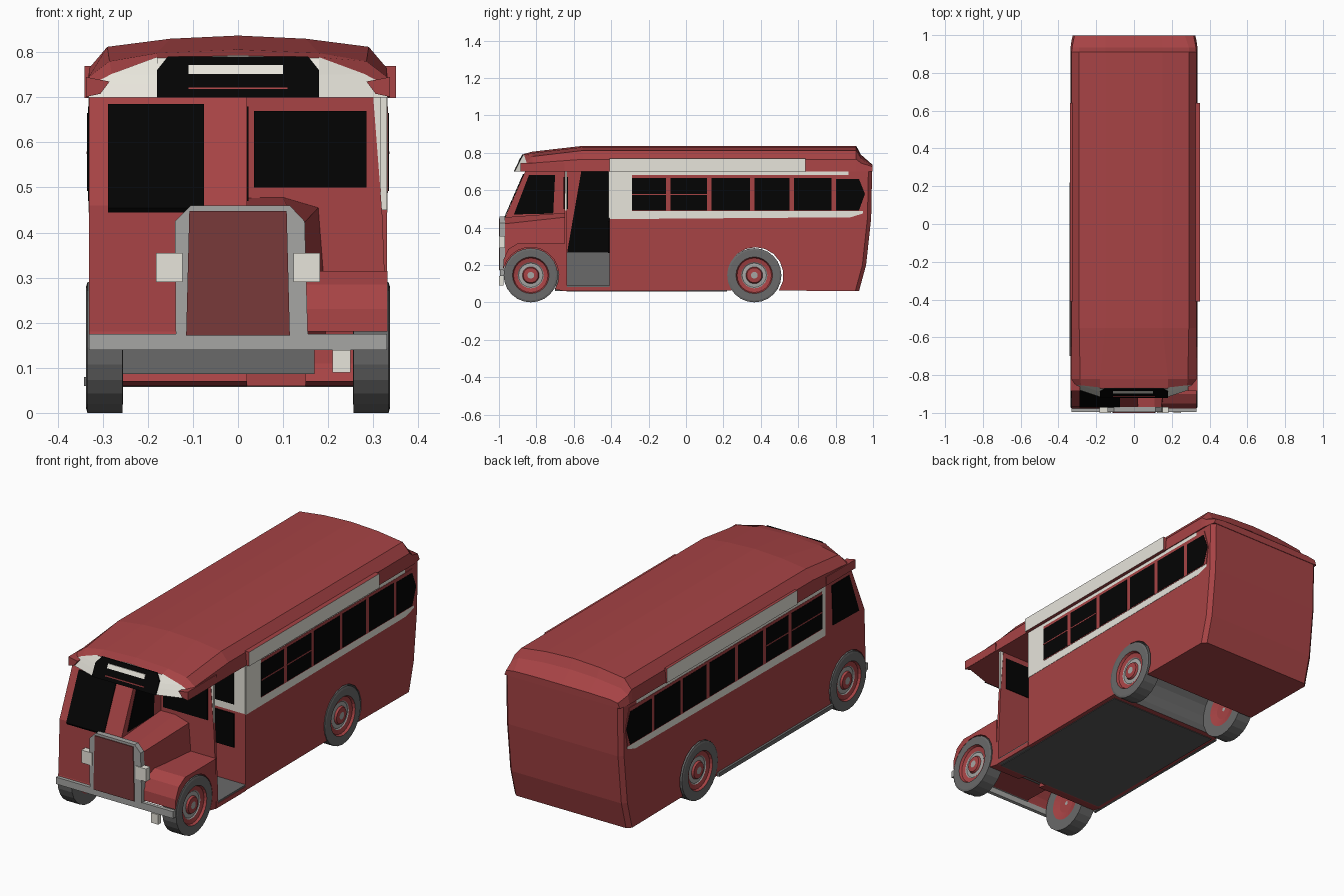
import bpy, bmesh, math
from mathutils import Vector

cube = bpy.data.objects.get("Cube")
if cube:
    bpy.data.objects.remove(cube, do_unlink=True)


def material(name, r, g, b):
    m = bpy.data.materials.new(name)
    m.use_nodes = True
    m.diffuse_color = (r, g, b, 1)
    m.node_tree.nodes["Principled BSDF"].inputs["Base Color"].default_value = (r, g, b, 1)
    return m


RED = material("coach red", 0.385, 0.056, 0.059)
MAROON = material("grille maroon", 0.19, 0.041, 0.042)
CREAM = material("off white", 0.8, 0.78, 0.71)
BLACK = material("window black", 0.001, 0.001, 0.001)
TYRE = material("tyre grey", 0.143, 0.143, 0.143)
SILVER = material("trim grey", 0.38, 0.38, 0.37)
FLOOR = material("underside grey", 0.1, 0.1, 0.1)


def loft(name, rings, mats, rule=None):
    """Skin equal-length rings of 3D points; rule(face) picks a material slot."""
    bm = bmesh.new()
    loops = [[bm.verts.new(p) for p in ring] for ring in rings]
    n = len(loops[0])
    for a, b in zip(loops, loops[1:]):
        for i in range(n):
            j = (i + 1) % n
            bm.faces.new((a[i], a[j], b[j], b[i]))
    bm.faces.new(loops[0])
    bm.faces.new(loops[-1])
    bmesh.ops.recalc_face_normals(bm, faces=bm.faces[:])
    bm.normal_update()
    if rule:
        for f in bm.faces:
            f.material_index = rule(f)
    me = bpy.data.meshes.new(name)
    bm.to_mesh(me)
    bm.free()
    for m in mats:
        me.materials.append(m)
    ob = bpy.data.objects.new(name, me)
    bpy.context.scene.collection.objects.link(ob)
    return ob


def prism_x(name, yz, lo, hi, *mats, rule=None):
    return loft(name, [[(x, y, z) for y, z in yz] for x in (lo, hi)], mats, rule)


def prism_y(name, xz, lo, hi, mat):
    return loft(name, [[(x, y, z) for x, z in xz] for y in (lo, hi)], [mat])


def box(name, x, y, z, *mats, rule=None):
    return prism_x(name, [(y[0], z[0]), (y[1], z[0]), (y[1], z[1]), (y[0], z[1])],
                   x[0], x[1], *mats, rule=rule)


def arc(cy, cz, r, a0, a1, n=12):
    """Arc points in the y-z plane, angles in degrees."""
    angles = [math.radians(a0 + (a1 - a0) * i / n) for i in range(n + 1)]
    return [(cy + r * math.cos(a), cz + r * math.sin(a)) for a in angles]


FRONT_AXLE, REAR_AXLE, AXLE_Z = -0.83, 0.365, 0.145

# Main saloon with rear wheel arches and bulging tail
arch = arc(REAR_AXLE + 0.006, AXLE_Z, 0.15, 213, -33)


def saloon_ring(x, inset):
    tail = [(0.925, 0.06), (0.963, 0.2), (0.99, 0.45), (0.995, 0.7)]
    yz = [(-0.41, 0.06)] + arch + [(y - inset, z) for y, z in tail] + [(-0.41, 0.7)]
    return [(x, y, z) for y, z in yz]


def in_arch(f):
    c = f.calc_center_median()
    near = math.hypot(c.y - REAR_AXLE, c.z - AXLE_Z) < 0.16
    return int(near and abs(f.normal.x) < 0.5)


loft("saloon_body", [saloon_ring(-0.33, 0.02), saloon_ring(-0.31, 0),
                     saloon_ring(0.31, 0), saloon_ring(0.33, 0.02)], [RED, TYRE], in_arch)
box("underside", (-0.31, 0.31), (-0.64, 0.22), (0.057, 0.06), FLOOR)

# Forward saloon, bulkhead and open entrance
box("forward_saloon", (-0.33, 0.12), (-0.65, -0.41), (0.06, 0.7), RED)
prism_y("bulkhead", [(0.02, 0.06), (0.333, 0.06), (0.332, 0.14), (0.32, 0.44), (0.3, 0.7),
                     (0.02, 0.7)], -0.65, -0.635, RED)
box("bulkhead_window", (0.035, 0.285), (-0.655, -0.65), (0.5, 0.67), BLACK)
box("bulkhead_window_inner", (0.13, 0.285), (-0.635, -0.631), (0.5, 0.67), BLACK)
prism_x("entrance_post", [(-0.648, 0.49), (-0.636, 0.49), (-0.636, 0.7), (-0.648, 0.7)],
        0.29, 0.317, CREAM)
prism_x("entrance_interior", [(-0.635, 0.27), (-0.56, 0.7), (-0.41, 0.7), (-0.41, 0.27)],
        0.12, 0.125, BLACK)
prism_y("entrance_step", [(0.12, 0.06), (0.33, 0.06), (0.33, 0.09), (0.135, 0.09),
                          (0.135, 0.27), (0.12, 0.27)], -0.635, -0.41, TYRE)
box("entrance_edge", (0.325, 0.333), (-0.64, -0.41), (0.06, 0.082), RED)
box("saloon_front_trim", (0.12, 0.33), (-0.414, -0.41), (0.45, 0.7), CREAM)
for part, z in (("upper", (0.485, 0.68)), ("lower", (0.265, 0.435))):
    box(f"door_{part}_glass", (0.125, 0.268), (-0.418, -0.409), z, BLACK)

# Driver's cab with its wheel arch and raked screen
cab = arc(FRONT_AXLE, AXLE_Z, 0.15, 170, -30) + [
    (-0.65, 0.06), (-0.65, 0.7), (-0.86, 0.7), (-0.965, 0.46), (-0.975, 0.17)]
prism_x("driver_cab", cab, -0.33, 0.02, RED)
prism_x("windscreen", [(-0.966, 0.445), (-0.966, 0.46), (-0.8666, 0.685), (-0.872, 0.685),
                       (-0.972, 0.455)], -0.288, -0.075, BLACK)
cab_window = [(-0.92, 0.47), (-0.71, 0.475), (-0.7, 0.68), (-0.84, 0.68)]
prism_x("cab_window_outer", cab_window, -0.333, -0.328, BLACK)
prism_x("cab_window_inner", cab_window, 0.018, 0.023, BLACK)

# Side bands, window panels and windows
for side, s, start, board, edges in (
        ("left", 1, -0.41, 0.35, [-0.29, -0.095, 0.125, 0.355, 0.565, 0.79]),
        ("right", -1, -0.65, 0.34, [-0.62, -0.36, -0.155, 0.07, 0.3, 0.51, 0.74])):
    def plate(name, yz, depth, mat):
        prism_x(f"{side}_{name}", yz, s * 0.328, s * (0.33 + depth), mat)

    plate("cream_band", [(start, 0.445), (0.88, 0.455), (0.945, 0.475), (0.945, 0.492),
                         (0.87, 0.68), (0.87, 0.7), (start, 0.7)], 0.0015, CREAM)
    plate("window_panel", [(edges[0], 0.488), (0.945, 0.488), (0.96, 0.58),
                           (0.93, 0.68), (edges[0], 0.68)], 0.003, RED)
    for i, (a, b) in enumerate(zip(edges, edges[1:] + [None])):
        if b is None:
            shape = [(a + 0.012, 0.492), (0.925, 0.492), (0.957, 0.58),
                     (0.925, 0.66), (a + 0.012, 0.66)]
        else:
            lo, hi = a + (0.012 if i else 0), b - 0.012
            shape = [(lo, 0.492), (hi, 0.492), (hi, 0.665), (lo, 0.665)]
        plate(f"window_{i + 1}", shape, 0.0045, BLACK)
        if i < 2:
            plate(f"window_bar_{i + 1}", [(lo, 0.574), (hi, 0.574), (hi, 0.58), (lo, 0.58)],
                  0.006, RED)
    box(f"{side}_roof_board", sorted((s * 0.31, s * board)), (-0.41, 0.64), (0.698, 0.77),
        RED, CREAM, rule=lambda f: int(abs(f.normal.x) > 0.5))


# Roof, with raked, swept-back cream front and a stepped tail
def roof_ring(y, half, rake=0.0, sweep=0.0):
    pts = [(-x, z) for x, z in half[:0:-1]] + half
    return [(x, y + rake * (z - 0.7) + sweep * max(0, abs(x) - 0.18), z) for x, z in pts]


full = [(0, 0.837), (0.15, 0.83), (0.29, 0.812), (0.33, 0.765), (0.336, 0.7)]
brow = [(0, 0.806), (0.18, 0.798), (0.285, 0.78), (0.331, 0.745), (0.336, 0.7)]
nose = [(0, 0.795), (0.18, 0.789), (0.28, 0.752), (0.322, 0.73), (0.332, 0.7)]
centre = [(0, 0.793), (0.18, 0.787), (0.18, 0.75), (0.18, 0.73), (0.18, 0.7)]
step = [(0, 0.79), (0.15, 0.785), (0.29, 0.77), (0.328, 0.745), (0.336, 0.7)]
tail = [(0, 0.735), (0.15, 0.735), (0.27, 0.732), (0.315, 0.725), (0.325, 0.7)]
loft("roof", [roof_ring(-0.915, centre, 0.5), roof_ring(-0.91, nose, 0.5, 0.3),
              roof_ring(-0.82, brow), roof_ring(-0.55, full),
              roof_ring(0.91, full), roof_ring(0.935, step), roof_ring(0.998, tail)],
     [RED, CREAM], lambda f: int(f.normal.y < -0.6 and f.normal.z > -0.4))


def raked_plate(name, xz, depth, mat):
    rings = [[(x, -0.915 - d + 0.5 * (z - 0.7), z) for x, z in xz] for d in (0, depth)]
    loft(name, rings, [mat])


raked_plate("destination_box", [(-0.18, 0.7), (0.18, 0.7), (0.18, 0.76), (0.155, 0.791),
                                (-0.155, 0.791), (-0.18, 0.76)], 0.006, BLACK)
raked_plate("destination_blind", [(-0.11, 0.752), (0.1, 0.752), (0.1, 0.772),
                                  (-0.11, 0.772)], 0.009, CREAM)
raked_plate("destination_trim", [(-0.11, 0.718), (0.11, 0.718), (0.11, 0.722),
                                 (-0.11, 0.722)], 0.009, RED)
for side, s in (("left", 1), ("right", -1)):
    prism_y(f"{side}_canopy_lip", [(s * 0.285, 0.735), (s * 0.305, 0.708), (s * 0.337, 0.701),
                                   (s * 0.337, 0.745)], -0.885, -0.65, RED)

# Bonnet, radiator and grille
bonnet_front = [(-0.13, 0.17), (-0.13, 0.43), (-0.1, 0.455), (0.11, 0.455),
                (0.145, 0.42), (0.15, 0.17)]
bonnet_back = [(-0.14, 0.17), (-0.14, 0.44), (-0.1, 0.475), (0.1, 0.478),
               (0.178, 0.455), (0.2, 0.17)]
loft("bonnet", [[(x, -0.97, z) for x, z in bonnet_front],
                [(x, -0.65, z) for x, z in bonnet_back]], [RED])
prism_y("radiator_shell", [(-0.138, 0.17), (-0.14, 0.425), (-0.105, 0.46), (0.115, 0.46),
                           (0.148, 0.425), (0.155, 0.17)], -0.996, -0.968, SILVER)
prism_y("grille", [(-0.115, 0.172), (0.115, 0.172), (0.108, 0.448), (-0.108, 0.448)],
        -1, -0.996, MAROON)

# Nearside wing
prism_x("front_wing", arc(FRONT_AXLE, AXLE_Z, 0.15, 165, -30) + [
    (-0.65, 0.06), (-0.65, 0.315), (-0.9, 0.315), (-0.95, 0.285), (-0.975, 0.23),
    (-0.978, 0.18)], 0.15, 0.332, RED)

# Bumper, lamps and chassis
box("bumper", (-0.33, 0.33), (-0.994, -0.975), (0.14, 0.175), SILVER)
for side, s in (("left", 1), ("right", -1)):
    box(f"{side}_headlamp", sorted((s * 0.123, s * 0.182)), (-1, -0.968), (0.29, 0.355), CREAM)
box("fog_lamp", (0.21, 0.25), (-1, -0.975), (0.09, 0.14), CREAM)
box("chassis_front", (-0.27, 0.17), (-0.7, -0.655), (0.086, 0.17), TYRE)
box("side_rail", (-0.342, -0.33), (-0.7, 0.22), (0.06, 0.08), TYRE)

# Wheels: lathed profile of (radius, outward offset), coloured in rings
PROFILE = [(0.018, 0.33), (0.04, 0.328), (0.045, 0.318), (0.065, 0.316),
           (0.07, 0.32), (0.092, 0.325), (0.098, 0.337), (0.135, 0.337), (0.145, 0.334),
           (0.145, 0.256), (0.09, 0.255), (0.05, 0.265), (0.01, 0.265)]


def wheel_colour(f):
    c = f.calc_center_median()
    r = math.hypot(c.y, c.z)
    if len(f.verts) > 4 or r < 0.02 or 0.045 < r < 0.068:
        return 2
    return int(r < 0.096)


for label, y in (("front", FRONT_AXLE), ("rear", REAR_AXLE)):
    for side, s in (("left", 1), ("right", -1)):
        rings = []
        for r, x in PROFILE:
            rings.append([(s * x, py, pz) for py, pz in arc(0, 0, r, 0, 345, 23)])
        wheel = loft(f"{label}_{side}_wheel", rings, [TYRE, RED, SILVER], wheel_colour)
        wheel.location = Vector((0, y, AXLE_Z))
